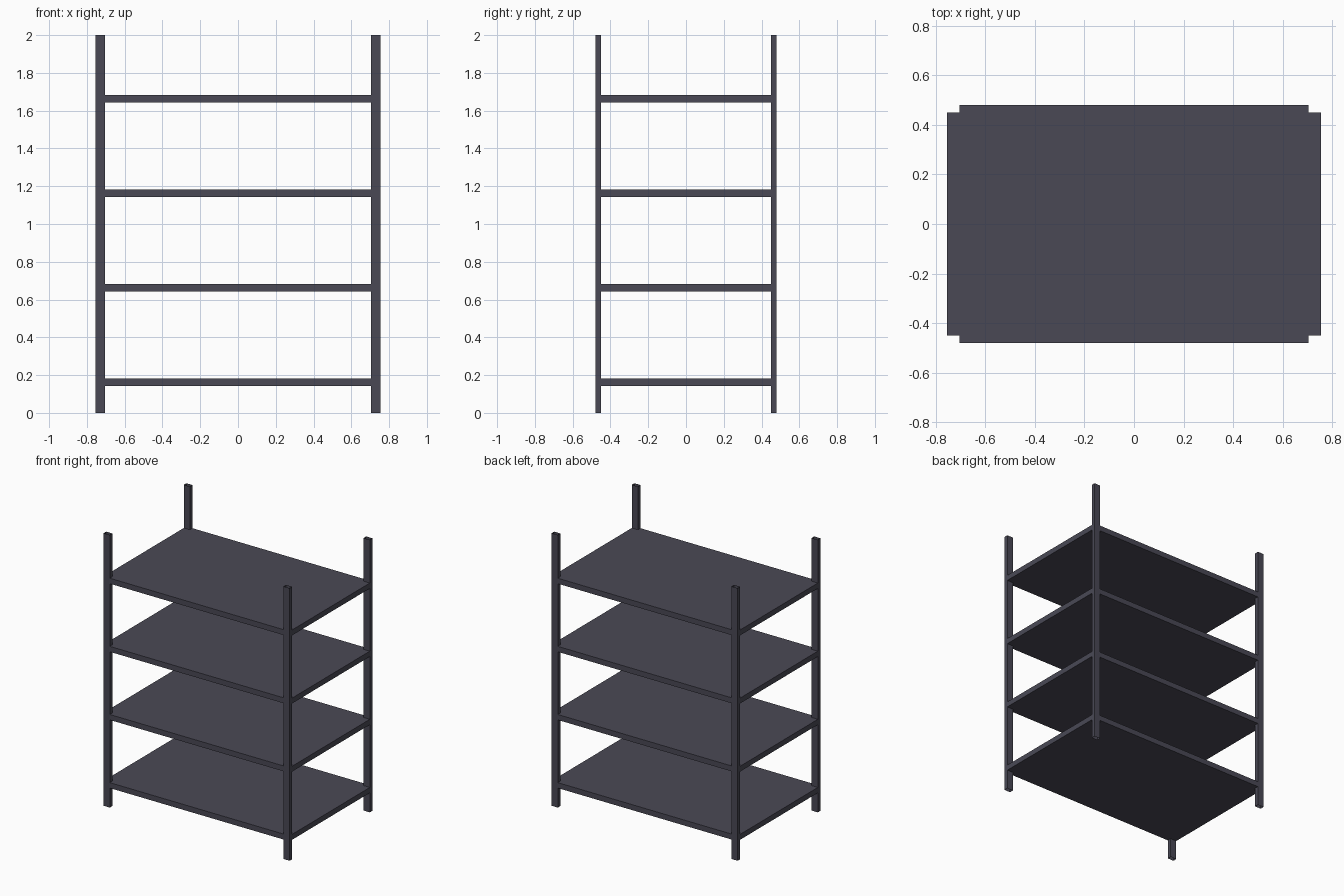
import bpy, bmesh

if "Cube" in bpy.data.objects:
    bpy.data.objects.remove(bpy.data.objects["Cube"])

HX, HY = 0.755, 0.48      # outer half sizes
PX, PY = 0.05, 0.03       # post section
THICK = 0.04              # shelf thickness

steel = bpy.data.materials.new("dark_grey_metal")
steel.diffuse_color = (0.068, 0.066, 0.091, 1)
steel.use_nodes = True
steel.node_tree.nodes["Principled BSDF"].inputs["Base Color"].default_value = steel.diffuse_color


def prism(name, outline, z0, z1, capped=True):
    """Extrude a counter-clockwise outline from z0 to z1."""
    bm = bmesh.new()
    low = [bm.verts.new((x, y, z0)) for x, y in outline]
    high = [bm.verts.new((x, y, z1)) for x, y in outline]
    n = len(outline)
    for i in range(n):
        j = (i + 1) % n
        bm.faces.new((low[i], low[j], high[j], high[i]))
    if capped:
        bm.faces.new(high)
        bm.faces.new(low[::-1])
    mesh = bpy.data.meshes.new(name)
    bm.to_mesh(mesh)
    bm.free()
    mesh.materials.append(steel)
    obj = bpy.data.objects.new(name, mesh)
    bpy.context.collection.objects.link(obj)
    return obj


# Corner posts: open-ended rectangular tubes
for sx, side in ((-1, "left"), (1, "right")):
    for sy, end in ((-1, "front"), (1, "back")):
        cx, cy = sx * (HX - PX / 2), sy * (HY - PY / 2)
        prism(f"{end}_{side}_post",
              [(cx + a * PX / 2, cy + b * PY / 2)
               for a, b in ((-1, -1), (1, -1), (1, 1), (-1, 1))],
              0, 2, capped=False)

# Shelves: flush with the posts, notched at the corners
ix, iy = HX - PX, HY - PY
outline = [(-ix, -HY), (ix, -HY), (ix, -iy), (HX, -iy), (HX, iy), (ix, iy),
           (ix, HY), (-ix, HY), (-ix, iy), (-HX, iy), (-HX, -iy), (-ix, -iy)]
for i in range(4):
    z = 0.143 + 0.5 * i
    prism(f"shelf_{i + 1}", outline, z, z + THICK)
